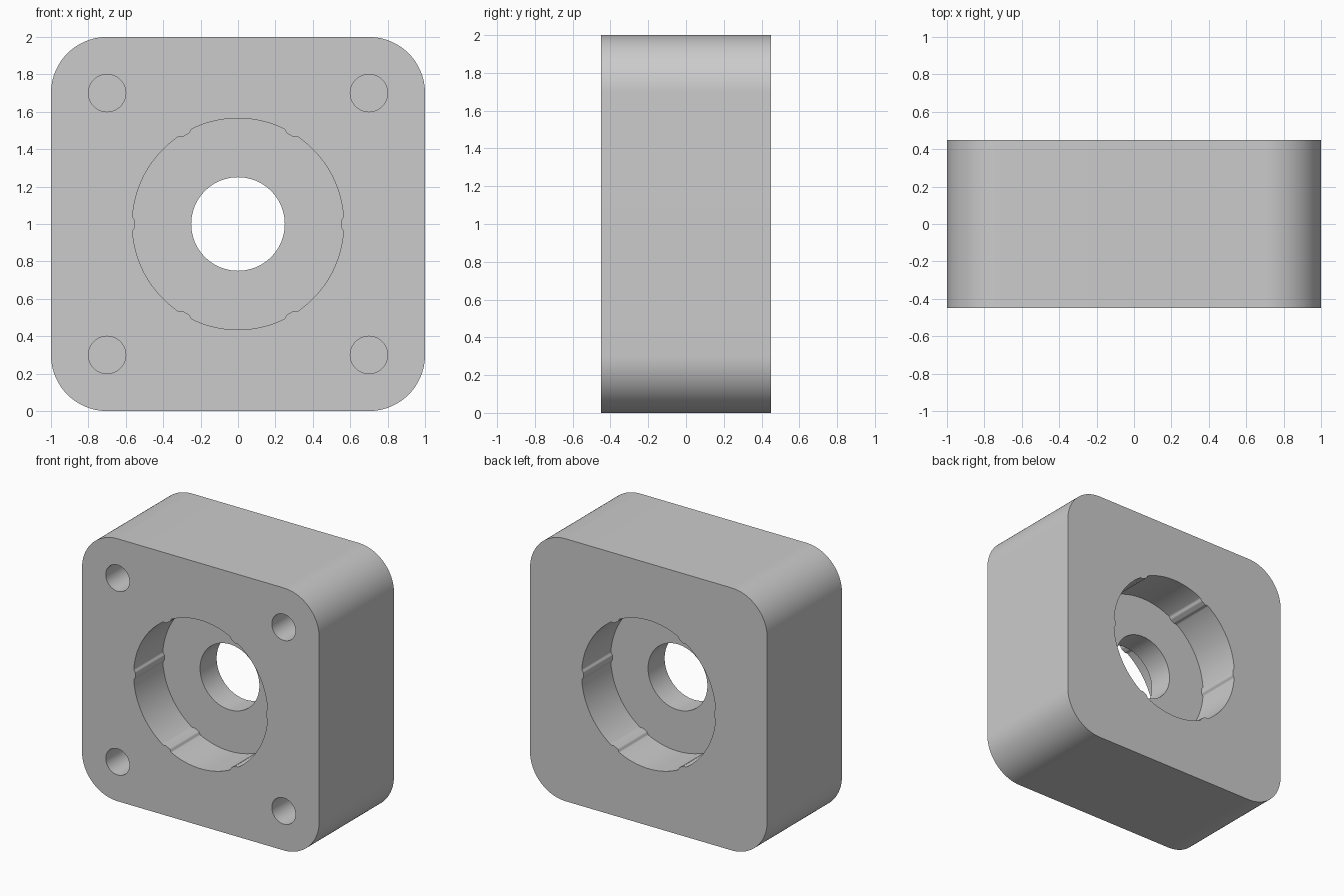
import bpy
import bmesh
from math import cos, sin, pi, radians

cube = bpy.data.objects.get("Cube")
if cube:
    bpy.data.objects.remove(cube, do_unlink=True)

HALF, CORNER = 1.0, 0.3          # block half width and corner radius
FRONT, BACK = -0.45, 0.45        # block faces along y
POCKET_R, POCKET_DEPTH = 0.565, 0.35
BORE_R = 0.25
BOLT_R, BOLT_POS, BOLT_DEPTH = 0.1, 0.7, 0.5
RIBS, RIB_HEIGHT = 6, 0.014
RIB_CORE, RIB_EDGE = 0.016, 0.042  # half widths of the rib crest and foot
OVER = 0.1                       # cutter overshoot


def prism(name, outline, y0, y1):
    """Extrude an (x, z) outline from y0 to y1."""
    bm = bmesh.new()
    face = bm.faces.new([bm.verts.new((x, y0, z)) for x, z in outline])
    grown = bmesh.ops.extrude_face_region(bm, geom=[face])["geom"]
    moved = [v for v in grown if isinstance(v, bmesh.types.BMVert)]
    bmesh.ops.translate(bm, verts=moved, vec=(0, y1 - y0, 0))
    bmesh.ops.recalc_face_normals(bm, faces=bm.faces)
    mesh = bpy.data.meshes.new(name)
    bm.to_mesh(mesh)
    bm.free()
    obj = bpy.data.objects.new(name, mesh)
    bpy.context.scene.collection.objects.link(obj)
    return obj


def circle(cx, cz, radius, steps):
    return [(cx + radius * cos(2 * pi * i / steps),
             cz + radius * sin(2 * pi * i / steps)) for i in range(steps)]


def rounded_square(steps=24):
    points = []
    inner = HALF - CORNER
    for k, (sx, sz) in enumerate([(1, 1), (-1, 1), (-1, -1), (1, -1)]):
        for i in range(steps + 1):
            a = (k + i / steps) * pi / 2
            points.append((sx * inner + CORNER * cos(a),
                           HALF + sz * inner + CORNER * sin(a)))
    return points


def ribbed_circle(steps=720):
    """Circle with small rounded ribs pointing inward at even angles."""
    points = []
    pitch = 2 * pi / RIBS
    for i in range(steps):
        a = 2 * pi * i / steps
        offset = abs((a + pitch / 2) % pitch - pitch / 2) * POCKET_R
        t = (RIB_EDGE - offset) / (RIB_EDGE - RIB_CORE)
        t = max(0.0, min(1.0, t))
        r = POCKET_R - RIB_HEIGHT * t * t * (3 - 2 * t)
        points.append((r * cos(a), HALF + r * sin(a)))
    return points


# Rounded block
block = prism("bearing_block", rounded_square(), FRONT, BACK)

# Cutters: two ribbed pockets, the through bore and four blind bolt holes
cutters = [
    prism("front_pocket_cutter", ribbed_circle(), FRONT - OVER, FRONT + POCKET_DEPTH),
    prism("back_pocket_cutter", ribbed_circle(), BACK - POCKET_DEPTH, BACK + OVER),
    prism("bore_cutter", circle(0, HALF, BORE_R, 96), FRONT, BACK),
]
for sx in (-1, 1):
    for sz in (-1, 1):
        hole = circle(sx * BOLT_POS, HALF + sz * BOLT_POS, BOLT_R, 48)
        cutters.append(prism("bolt_hole_cutter", hole, FRONT - OVER, FRONT + BOLT_DEPTH))

bpy.ops.object.select_all(action="DESELECT")
block.select_set(True)
bpy.context.view_layer.objects.active = block
for cutter in cutters:
    cutter.hide_render = True
    mod = block.modifiers.new(cutter.name, "BOOLEAN")
    mod.operation = "DIFFERENCE"
    mod.solver = "EXACT"
    mod.object = cutter
    bpy.ops.object.modifier_apply(modifier=mod.name)
    bpy.data.objects.remove(cutter, do_unlink=True)

# Single plain grey
grey = bpy.data.materials.new("light_grey")
grey.use_nodes = True
colour = (0.6, 0.6, 0.6, 1)
grey.diffuse_color = colour
grey.node_tree.nodes["Principled BSDF"].inputs["Base Color"].default_value = colour
block.data.materials.clear()
block.data.materials.append(grey)

bpy.ops.object.shade_smooth_by_angle(angle=radians(30))
